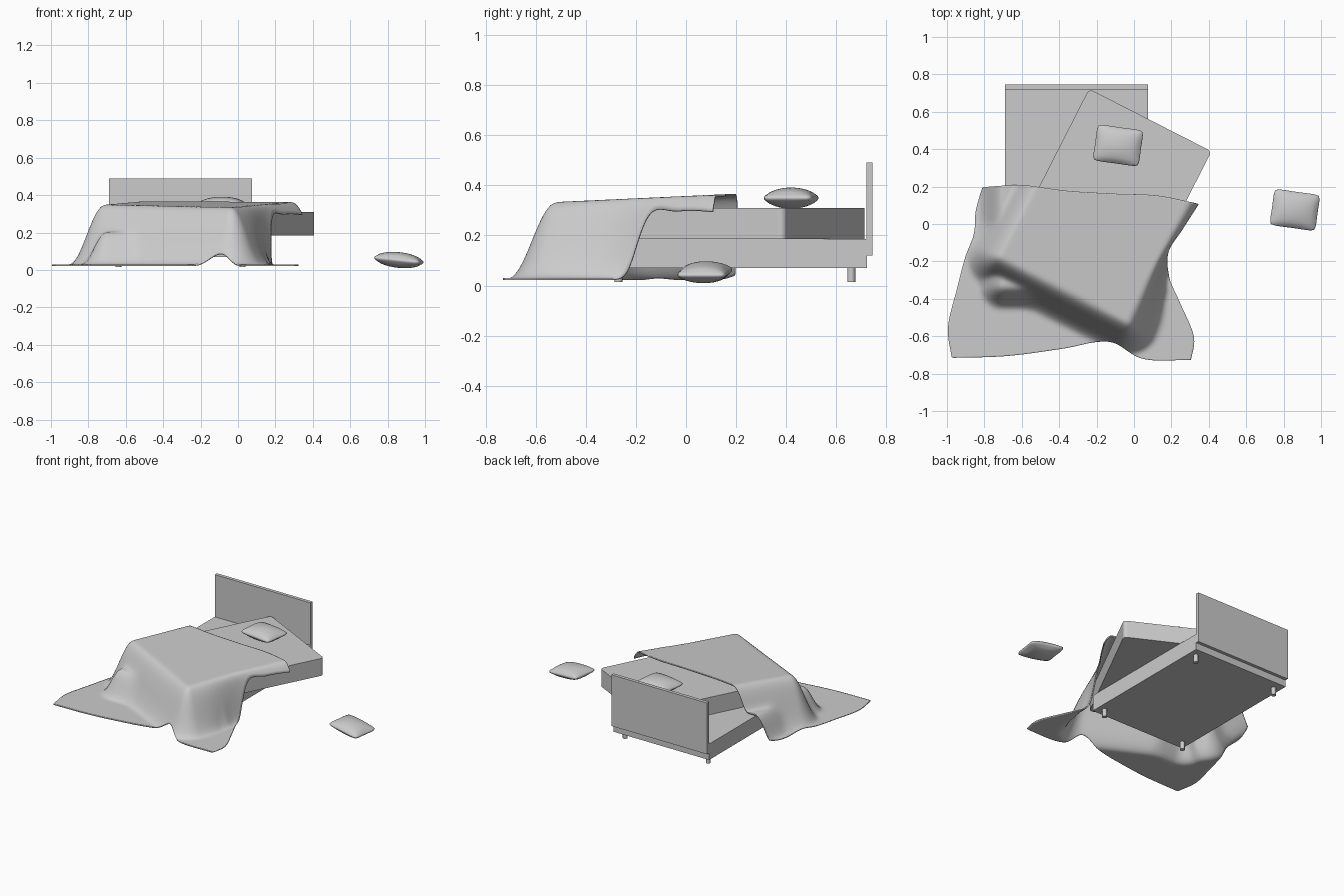
import bpy, bmesh, math
from mathutils import Vector, Matrix

if "Cube" in bpy.data.objects:
    bpy.data.objects.remove(bpy.data.objects["Cube"])


def add_mesh(name, bm, smooth=False):
    bmesh.ops.recalc_face_normals(bm, faces=bm.faces)
    me = bpy.data.meshes.new(name)
    bm.to_mesh(me)
    bm.free()
    ob = bpy.data.objects.new(name, me)
    bpy.context.collection.objects.link(ob)
    for p in me.polygons:
        p.use_smooth = smooth
    return ob


def box(name, lo, hi, corner=0.0):
    """Box from two corners, centred origin, optional rounded upright edges."""
    lo, hi = Vector(lo), Vector(hi)
    bm = bmesh.new()
    bmesh.ops.create_cube(bm, size=1, matrix=Matrix.Diagonal((*(hi - lo), 1)))
    if corner:
        up = [e for e in bm.edges if abs(e.verts[0].co.z - e.verts[1].co.z) > 0.01]
        bmesh.ops.bevel(bm, geom=up, offset=corner, segments=5, profile=0.5, affect='EDGES')
    ob = add_mesh(name, bm)
    ob.location = (lo + hi) / 2
    return ob


# Bed frame and headboard
box("bed_base", (-0.69, -0.33, 0.07), (0.075, 0.722, 0.185))
box("headboard", (-0.69, 0.72, 0.12), (0.075, 0.745, 0.49))

# Four round legs
for i, (x, y) in enumerate([(-0.64, -0.27), (0.025, -0.27), (-0.64, 0.66), (0.025, 0.66)]):
    bm = bmesh.new()
    bmesh.ops.create_cone(bm, cap_ends=True, segments=20, radius1=0.016, radius2=0.016, depth=0.06)
    add_mesh(f"leg_{i + 1}", bm).location = (x, y, 0.045)

# Mattress, twisted on the base
M_W, M_L, M_ANG = 0.735, 1.0, math.radians(-27)
M_CENTRE = Vector((-0.14, 0.11))
mattress = box("mattress", (-M_W / 2, -M_L / 2, 0.185), (M_W / 2, M_L / 2, 0.31), 0.025)
mattress.location = (*M_CENTRE, 0.2475)
mattress.rotation_euler.z = M_ANG


# Pillows: a puffed block with pinched rim
def pillow(name, loc, rot):
    bm = bmesh.new()
    bmesh.ops.create_cube(bm, size=2)
    bmesh.ops.subdivide_edges(bm, edges=bm.edges[:], cuts=15, use_grid_fill=True)
    for v in bm.verts:
        u, w, t = v.co
        puff = max(0, (1 - u * u) * (1 - w * w)) ** 0.6
        rim = 1 - 0.06 * t * t
        v.co = (0.127 * u * rim * (1 - 0.08 * w ** 6 - 0.03 * (1 - w * w)),
                0.1 * w * rim * (1 - 0.08 * u ** 6 - 0.03 * (1 - u * u)),
                t * (0.011 + 0.031 * puff))
    ob = add_mesh(name, bm, True)
    ob.location = loc
    ob.rotation_euler = [math.radians(a) for a in rot]


pillow("bed_pillow", (-0.085, 0.42, 0.349), (0, 0, -8))
pillow("floor_pillow", (0.86, 0.075, 0.053), (0, 6, -8))


# Blanket: outline patch dropped over the mattress and base
def spline(pts, t):
    n = len(pts) - 1
    i = min(int(t * n), n - 1)
    f = t * n - i
    b, c = Vector(pts[i]), Vector(pts[i + 1])
    a = Vector(pts[i - 1]) if i else 2 * b - c
    d = Vector(pts[i + 2]) if i + 2 <= n else 2 * c - b
    return 0.5 * (2 * b + (c - a) * f + (2 * a - 5 * b + 4 * c - d) * f ** 2
                  + (3 * b - a - 3 * c + d) * f ** 3)


FOOT = [(-.98, -.72), (-.68, -.71), (-.38, -.67), (-.13, -.63), (.05, -.725), (.31, -.73)]
HEAD = [(-.81, .2), (-.6, .21), (-.35, .18), (-.1, .165), (.13, .155), (.35, .11)]
LEFT = [(-.98, -.72), (-1, -.55), (-.95, -.34), (-.91, -.19), (-.86, -.06), (-.85, .07), (-.81, .2)]
RIGHT = [(.31, -.73), (.325, -.6), (.25, -.42), (.19, -.28), (.185, -.15), (.26, -.03), (.35, .11)]


def patch(s, t):
    """Coons patch between the four hem curves."""
    edge = (1 - t) * spline(FOOT, s) + t * spline(HEAD, s) \
        + (1 - s) * spline(LEFT, t) + s * spline(RIGHT, t)
    c = [Vector(p) for p in (FOOT[0], FOOT[-1], HEAD[0], HEAD[-1])]
    return edge - ((1 - t) * ((1 - s) * c[0] + s * c[1]) + t * ((1 - s) * c[2] + s * c[3]))


def outside(p, hx, hy):
    return math.hypot(max(abs(p.x) - hx, 0), max(abs(p.y) - hy, 0))


def fall(d, width):
    return 0.5 + 0.5 * math.cos(math.pi * min(d / width, 1))


def height(p):
    tight = math.exp(-((p - Vector((0.2, -0.22))).length / 0.22) ** 2)
    q = Matrix.Rotation(-M_ANG, 2) @ (p - M_CENTRE)
    top = 0.305 + 0.03 * (p.y + 0.5) / 0.65
    a = top * fall(outside(q, M_W / 2 + 0.012, M_L / 2 + 0.012), 0.19 - 0.12 * tight)
    b = 0.175 * fall(outside(p - Vector((-0.3075, 0.195)), 0.395, 0.525), 0.13 - 0.05 * tight)
    k = 0.04
    h = max(k - abs(a - b), 0) / k
    return 0.025 + max(a, b) + (h * h * k / 4 if min(a, b) > 0.002 else 0)


N = 90
bm = bmesh.new()
rows = []
for j in range(N + 1):
    row = []
    for i in range(N + 1):
        p = patch(i / N, j / N)
        row.append(bm.verts.new((p.x, p.y, height(p))))
    rows.append(row)
for j in range(N):
    for i in range(N):
        bm.faces.new((rows[j][i], rows[j][i + 1], rows[j + 1][i + 1], rows[j + 1][i]))
blanket = add_mesh("blanket", bm, True)
sm = blanket.modifiers.new("soften", 'SMOOTH')
sm.factor, sm.iterations = 0.5, 5
so = blanket.modifiers.new("thickness", 'SOLIDIFY')
so.thickness, so.offset = 0.008, 0
